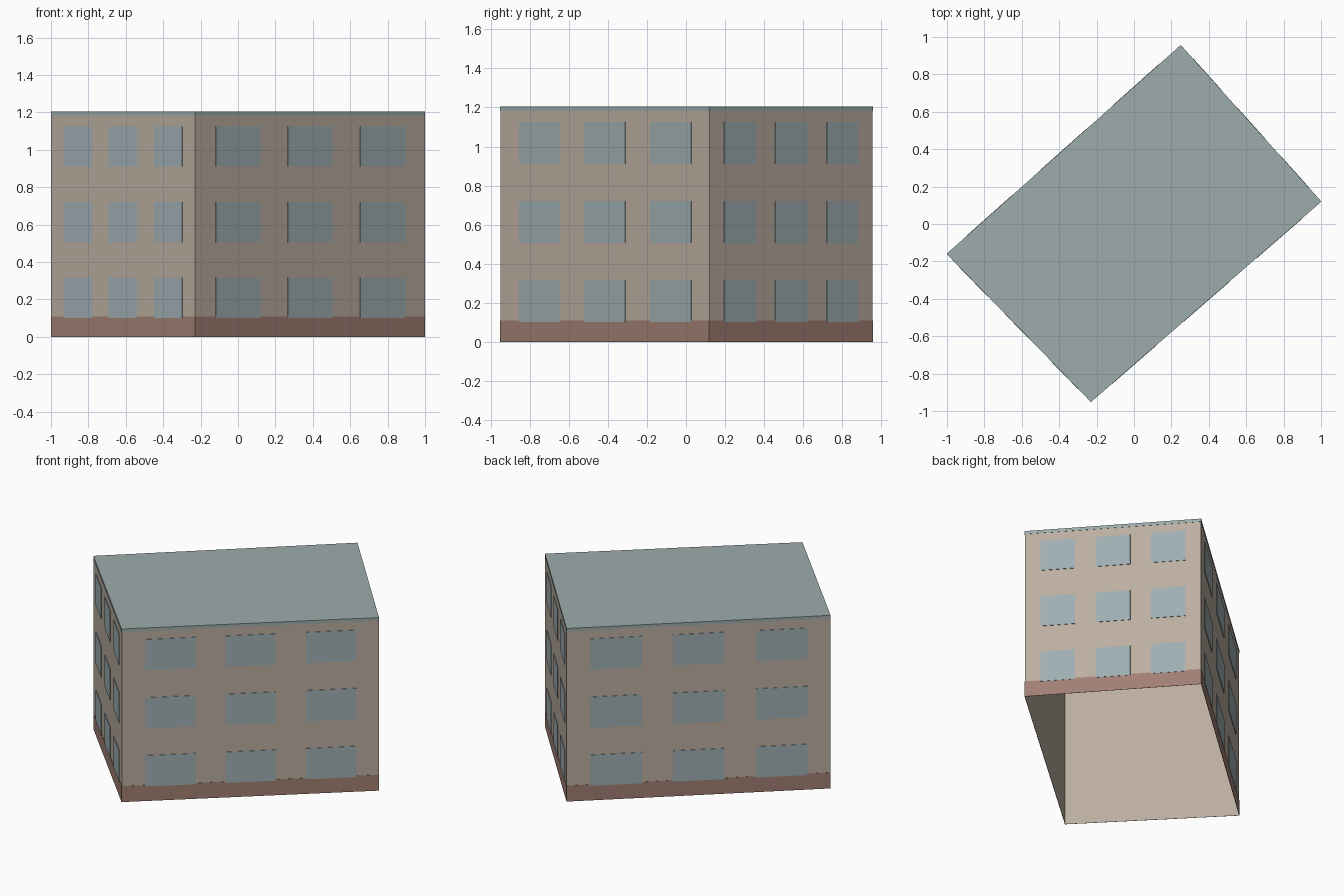
import bpy, bmesh
from mathutils import Vector

cube = bpy.data.objects.get("Cube")
if cube:
    bpy.data.objects.remove(cube, do_unlink=True)


def material(name, rgb):
    # 8-bit display colour to linear
    lin = [((c / 255 + 0.055) / 1.055) ** 2.4 for c in rgb] + [1.0]
    m = bpy.data.materials.new(name)
    m.use_nodes = True
    m.diffuse_color = lin
    m.node_tree.nodes["Principled BSDF"].inputs["Base Color"].default_value = lin
    return m


plaster = material("beige plaster", (187, 174, 160))
brick = material("brown plinth", (161, 127, 115))
glass = material("blue grey glass", (159, 174, 178))
slate = material("grey green roof", (156, 172, 171))

HEIGHT = 1.205
# Footprint corners, counter-clockwise
corners = [Vector(p) for p in ((-1, -0.16, 0), (-0.23, -0.95, 0), (1, 0.12, 0), (0.25, 0.955, 0))]
walls = [(corners[i], corners[(i + 1) % 4]) for i in range(4)]
up = Vector((0, 0, 1))


def finish(bm, name, mat):
    mesh = bpy.data.meshes.new(name)
    bm.to_mesh(mesh)
    bm.free()
    mesh.materials.append(mat)
    obj = bpy.data.objects.new(name, mesh)
    bpy.context.collection.objects.link(obj)
    return obj


def quad(bm, wall, u0, u1, z0, z1):
    a, b = wall
    pts = [(u0, z0), (u1, z0), (u1, z1), (u0, z1)]
    return bm.faces.new([bm.verts.new(a.lerp(b, u) + up * z) for u, z in pts])


def plate(bm, wall, u0, u1, z0, z1, depth):
    # Thin slab standing just proud of the wall
    a, b = wall
    out = (b - a).cross(up).normalized() * depth
    face = quad(bm, wall, u0, u1, z0, z1)
    moved = bmesh.ops.extrude_face_region(bm, geom=[face])["geom"]
    bmesh.ops.translate(bm, vec=out, verts=[v for v in moved if isinstance(v, bmesh.types.BMVert)])
    if face.is_valid:
        bm.faces.remove(face)


# Thin outer walls, open underneath
bm = bmesh.new()
for w in walls:
    quad(bm, w, 0, 1, 0, HEIGHT)
bmesh.ops.remove_doubles(bm, verts=bm.verts, dist=0.0001)
finish(bm, "walls", plaster)

# Flat roof
bm = bmesh.new()
bm.faces.new([bm.verts.new(c + up * HEIGHT) for c in corners])
finish(bm, "roof", slate)

# Plinth and roof edge bands
for name, mat, z0, z1 in (("plinth", brick, 0, 0.11), ("roof_edge", slate, 1.183, HEIGHT)):
    bm = bmesh.new()
    for w in walls:
        plate(bm, w, 0, 1, z0, z1, 0.0015)
    finish(bm, name, mat)

# Three floors of three windows on each wall
bm = bmesh.new()
for w in walls:
    for u0 in (0.09, 0.403, 0.717):
        for z0 in (0.102, 0.505, 0.91):
            plate(bm, w, u0, u0 + 0.196, z0, z0 + 0.215, 0.003)
finish(bm, "windows", glass)
